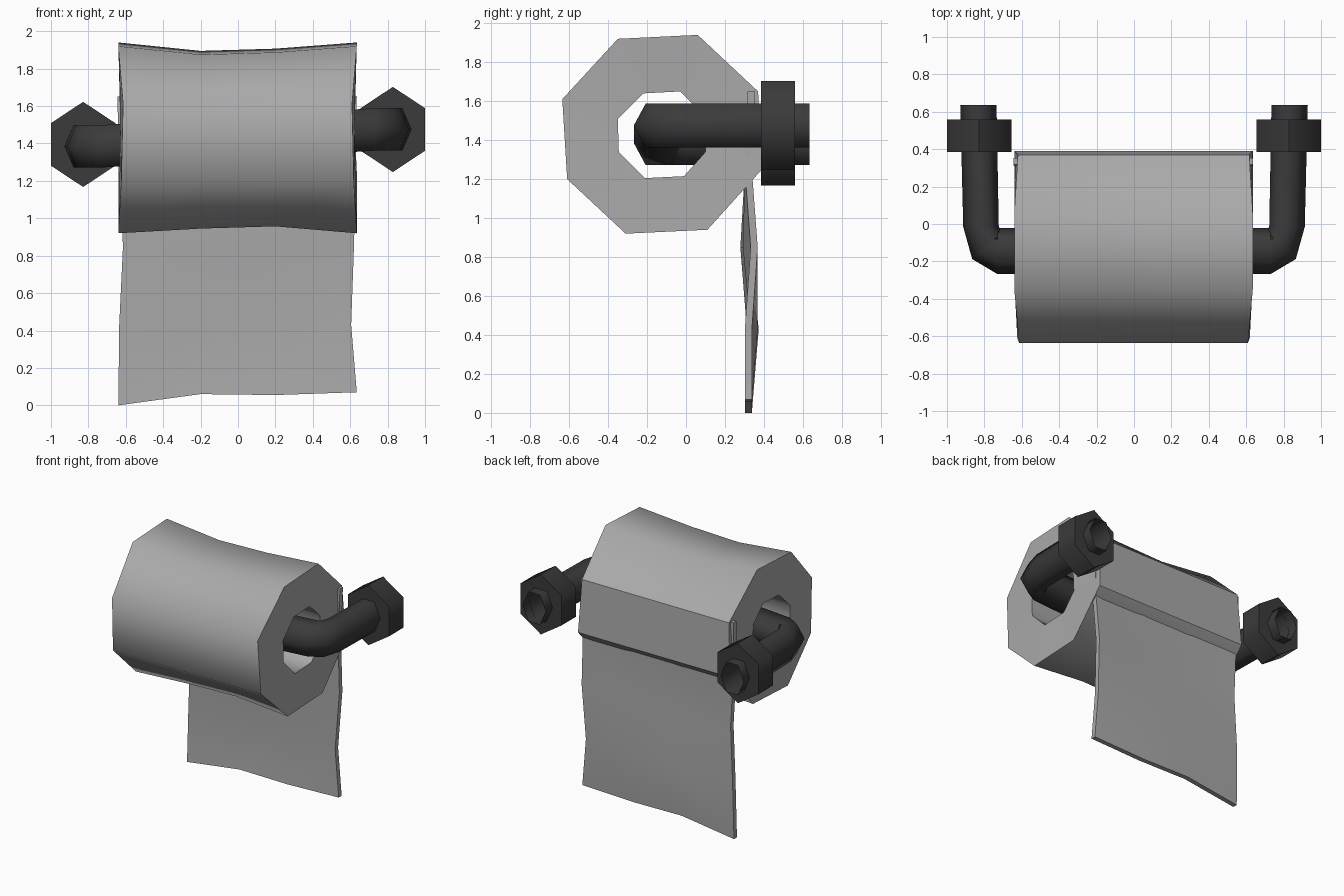
import bpy, bmesh, math
from mathutils import Vector

if "Cube" in bpy.data.objects:
    bpy.data.objects.remove(bpy.data.objects["Cube"])


def finish(name, bm, mat, angle):
    bmesh.ops.recalc_face_normals(bm, faces=bm.faces)
    me = bpy.data.meshes.new(name)
    bm.to_mesh(me)
    bm.free()
    ob = bpy.data.objects.new(name, me)
    bpy.context.collection.objects.link(ob)
    me.materials.append(mat)
    bpy.ops.object.select_all(action='DESELECT')
    ob.select_set(True)
    bpy.context.view_layer.objects.active = ob
    bpy.ops.object.shade_smooth_by_angle(angle=math.radians(angle))
    return ob


def bridge(bm, a, b):
    n = len(a)
    for i in range(n):
        j = (i + 1) % n
        bm.faces.new((a[i], a[j], b[j], b[i]))


def material(name, v):
    m = bpy.data.materials.new(name)
    m.diffuse_color = (v, v, v, 1)
    m.use_nodes = True
    m.node_tree.nodes["Principled BSDF"].inputs["Base Color"].default_value = m.diffuse_color
    return m


dark = material("dark_metal", .043)
paper = material("paper", .4)

# Paper roll: octagonal tube, sagging slightly between its ends
outer = [(-.35, 1.92), (.06, 1.94), (.37, 1.65), (.39, 1.25),
         (.11, .94), (-.31, .92), (-.61, 1.20), (-.635, 1.61)]
inner = [(-.22, 1.64), (-.03, 1.65), (.09, 1.53), (.10, 1.34),
         (-.01, 1.215), (-.21, 1.205), (-.345, 1.34), (-.35, 1.51)]
pinch = {2: .97, 6: .975, 7: .96}    # corners pulled in at the roll ends
bm = bmesh.new()
rings = []
for x, top, low in [(-.64, 0, 0), (-.2, -.045, .025), (.2, -.033, .037), (.635, 0, 0)]:
    ring = []
    for i, (y, z) in enumerate(outer):
        dz = top if z > 1.8 else low if z < 1 else 0
        s = pinch.get(i, 1) if abs(x) > .5 else 1
        ring.append(bm.verts.new((x * s, y, z + dz)))
    rings.append(ring)
for a, b in zip(rings, rings[1:]):
    bridge(bm, a, b)
    for i in (2, 3):                 # crisp edges round the back facet
        bm.edges.get((a[i], b[i])).smooth = False
holes = [[bm.verts.new((x, y, z)) for y, z in inner] for x in (-.63, .625)]
bridge(bm, rings[0], holes[0])
bridge(bm, rings[-1], holes[1])
bridge(bm, holes[0], holes[1])
finish("paper_roll", bm, paper, 50)

# Hanging sheet: wavy grid given thickness; each row is z, left x, right x, y per column
rows = [(0, -.64, .635, (.32, .32, .32, .32)),
        (.43, -.635, .605, (.33, .355, .35, .32)),
        (.85, -.615, .62, (.325, .297, .31, .35)),
        (1.25, -.635, .63, (.32, .32, .32, .32)),
        (1.65, -.645, .635, (.335, .335, .335, .335))]
hem = (0, .06, .055, .07)
bm = bmesh.new()
layers = []
for off in (-.018, .018):
    layers.append([[bm.verts.new((l + (r - l) * t, ys[k] + off, z + (hem[k] if z == 0 else 0)))
                    for k, t in enumerate((0, .345, .66, 1))] for z, l, r, ys in rows])
for g in layers:
    for i in range(4):
        for k in range(3):
            bm.faces.new((g[i][k], g[i][k + 1], g[i + 1][k + 1], g[i + 1][k]))


def border(g):
    return g[0] + [r[-1] for r in g[1:]] + g[-1][-2::-1] + [r[0] for r in g[-2:0:-1]]


bridge(bm, border(layers[0]), border(layers[1]))
finish("hanging_sheet", bm, paper, 40)

# Holder rod: one hexagonal tube swept through two elbows, open at the wall ends
ZL, ZR = 1.385, 1.475
half = [(.832, .635, 0, .097), (.818, -.015, 0, .095),
        (.785, -.115, 42, .108), (.73, -.145, 90, .123)]
path = [(-x, y, ZL, 180 - a, r) for x, y, a, r in half]
path += [(x, y, ZR, a, r) for x, y, a, r in reversed(half)]
bm = bmesh.new()
rings = []
for x, y, z, a, r in path:
    u = Vector((math.cos(math.radians(a)), -math.sin(math.radians(a)), 0))
    flip = -1 if x < 0 else 1
    rings.append([bm.verts.new(Vector((x, y, z)) + u * r * math.cos(t) + Vector((0, 0, .131 * math.sin(t))))
                  for t in (i * math.pi / 3 for i in range(6))])
for a, b in zip(rings, rings[1:]):
    bridge(bm, a, b)
finish("holder_rod", bm, dark, 85)

# Hexagonal wall nuts, their holes fitting the rod
for name, x, z, rz in (("left_nut", -.828, 1.395, ZL), ("right_nut", .828, 1.475, ZR)):
    bm = bmesh.new()
    loops = []
    for y, hole in ((.385, 1), (.385, 0), (.56, 0), (.56, 1)):
        loop = []
        for i in range(6):
            t = i * math.pi / 3
            if hole:
                t += math.pi / 6
                co = (x + .098 * math.sin(t), y, rz + .131 * math.cos(t))
            else:
                co = (x + .199 * math.sin(t), y, z + .2275 * math.cos(t))
            loop.append(bm.verts.new(co))
        loops.append(loop)
    for a, b in zip(loops, loops[1:]):
        bridge(bm, a, b)
    finish(name, bm, dark, 65)
